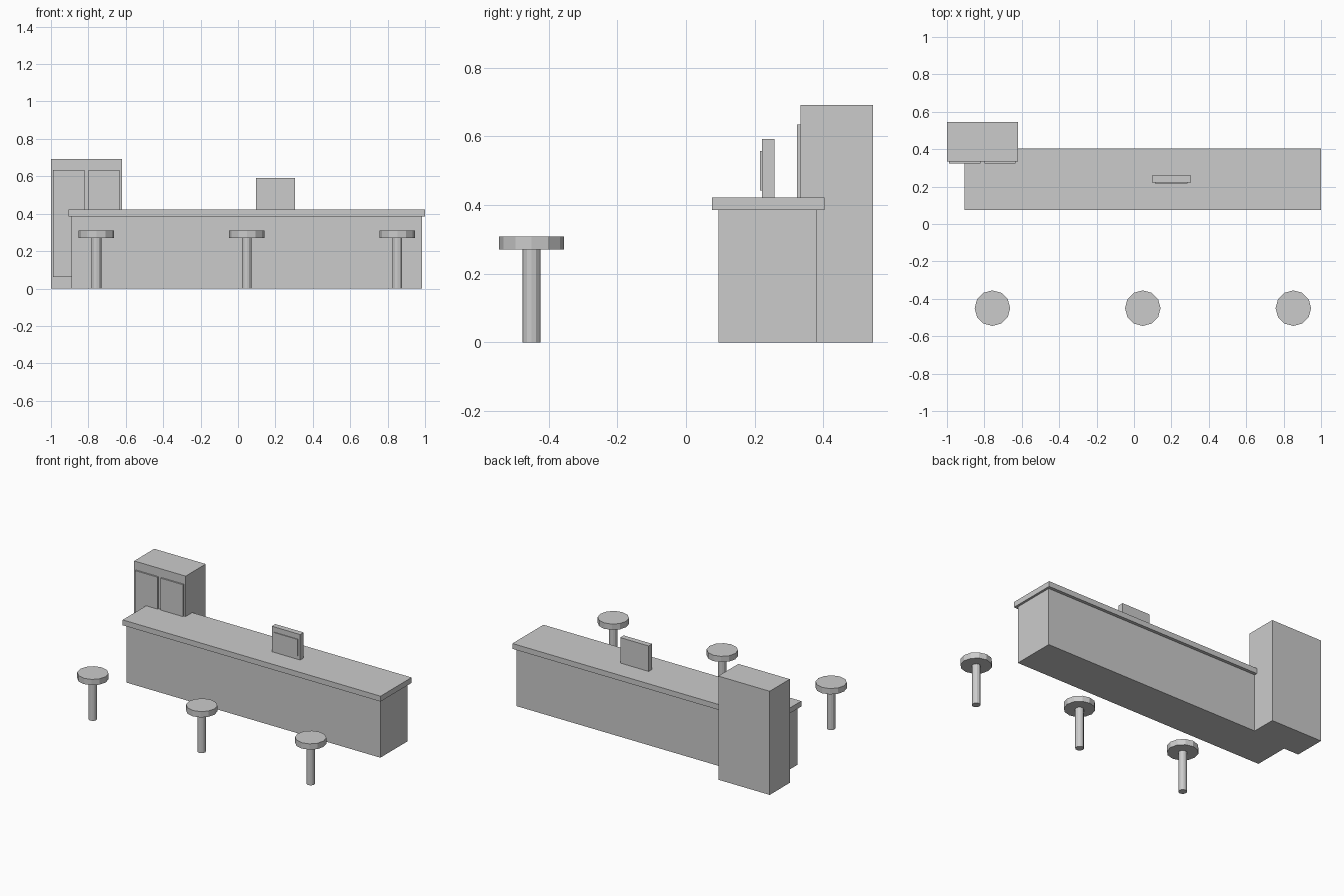
import bpy

if "Cube" in bpy.data.objects:
    bpy.data.objects.remove(bpy.data.objects["Cube"])

grey = bpy.data.materials.new("plain grey")
grey.diffuse_color = (0.6, 0.6, 0.6, 1)
grey.use_nodes = True
grey.node_tree.nodes["Principled BSDF"].inputs["Base Color"].default_value = grey.diffuse_color


def box(name, x, y, z):
    """Box from (min, max) ranges on each axis."""
    bpy.ops.mesh.primitive_cube_add(size=1)
    ob = bpy.context.object
    ob.name = name
    for v in ob.data.vertices:
        for i, (lo, hi) in enumerate((x, y, z)):
            v.co[i] = hi if v.co[i] > 0 else lo
    ob.data.materials.append(grey)
    return ob


def cylinder(name, x, y, z0, z1, radius):
    bpy.ops.mesh.primitive_cylinder_add(
        vertices=12, radius=radius, depth=z1 - z0, location=(x, y, (z0 + z1) / 2))
    ob = bpy.context.object
    ob.name = name
    ob.data.materials.append(grey)
    return ob


# Counter with overhanging worktop
box("counter_body", (-0.89, 0.985), (0.095, 0.382), (0, 0.386))
box("counter_top", (-0.905, 1.0), (0.076, 0.403), (0.386, 0.422))

# Back cabinet with two doors
box("cabinet", (-1.0, -0.62), (0.333, 0.545), (0, 0.692))
for side, x in (("left", (-0.988, -0.82)), ("right", (-0.80, -0.633))):
    box("cabinet_door_" + side, x, (0.323, 0.334), (0.062, 0.635))

# Display standing on the counter
box("display_case", (0.095, 0.305), (0.221, 0.258), (0.421, 0.592))
box("display_screen", (0.113, 0.287), (0.216, 0.222), (0.443, 0.557))

# Row of stools
for n, x in enumerate((-0.757, 0.047, 0.852), 1):
    cylinder(f"stool_post_{n}", x, -0.45, 0, 0.272, 0.026)
    cylinder(f"stool_seat_{n}", x, -0.45, 0.27, 0.309, 0.095)
